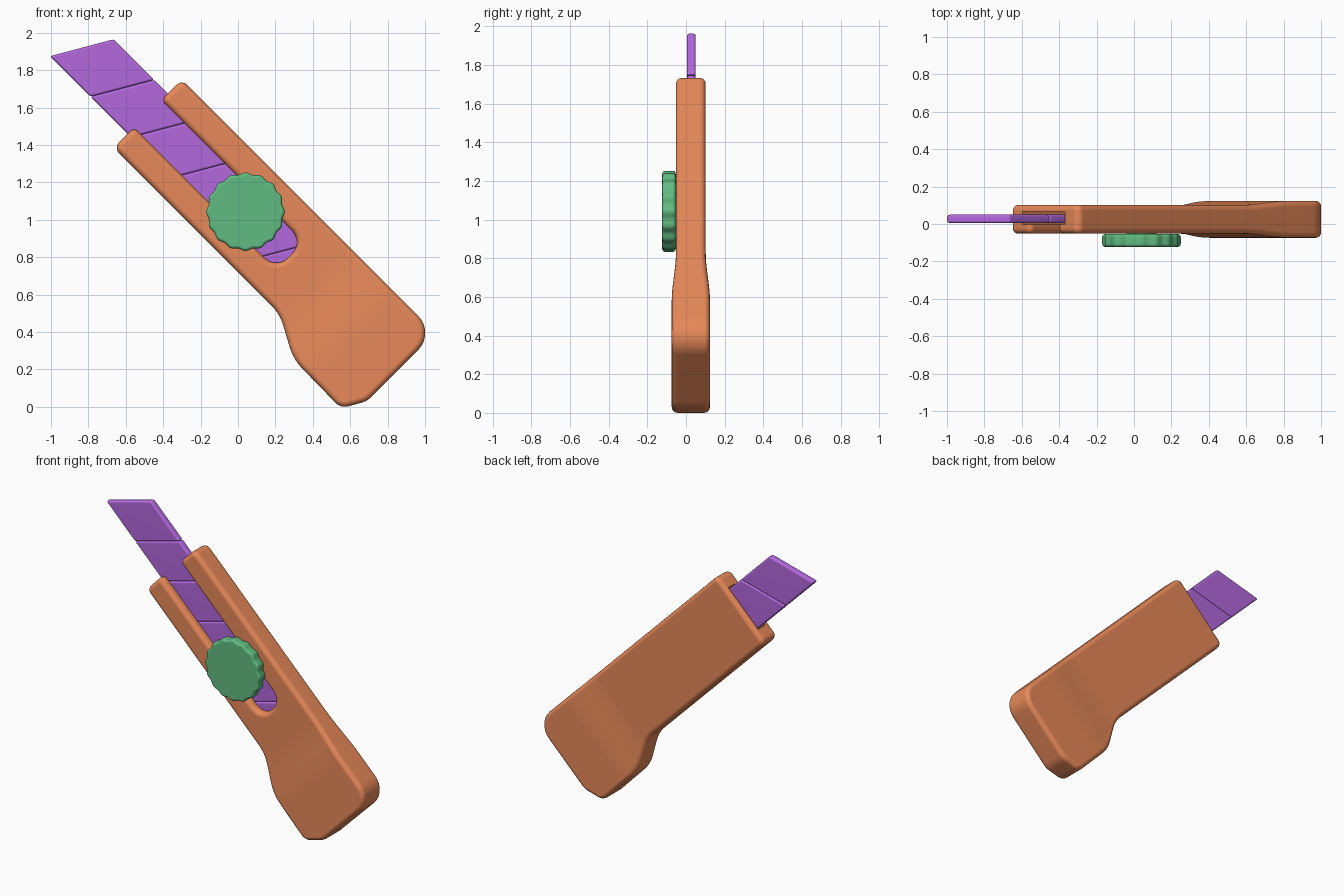
import bpy, bmesh, math
from mathutils import Vector

if "Cube" in bpy.data.objects:
    bpy.data.objects.remove(bpy.data.objects["Cube"])

CY = 0.025  # mid plane of the knife


def sd(s, d):
    """Point from across (x+z) and along (z-x) coordinates of the 45 degree knife."""
    return ((s - d) / 2, (s + d) / 2)


def rounded(corners, steps=7):
    """Polygon with filleted corners; corners are (x, z, radius)."""
    out = []
    n = len(corners)
    for i, (x, z, r) in enumerate(corners):
        p = Vector((x, z))
        a = (Vector(corners[i - 1][:2]) - p).normalized()
        b = (Vector(corners[(i + 1) % n][:2]) - p).normalized()
        if r == 0:
            out.append(p)
            continue
        half = a.angle(b) / 2
        c = p + (a + b).normalized() * r / math.sin(half)
        t = r / math.tan(half)
        va, vb = p + a * t - c, p + b * t - c
        for k in range(steps + 1):
            f = k / steps
            ang = va.angle(vb)
            v = (va * math.sin((1 - f) * ang) + vb * math.sin(f * ang)) / math.sin(ang)
            out.append(c + v)
    return out


def add_prism(bm, pts, y0, y1):
    lo = [bm.verts.new((p[0], y0, p[1])) for p in pts]
    hi = [bm.verts.new((p[0], y1, p[1])) for p in pts]
    bm.faces.new(lo)
    bm.faces.new(hi[::-1])
    for i in range(len(pts)):
        j = (i + 1) % len(pts)
        bm.faces.new((lo[i], hi[i], hi[j], lo[j]))


def make(name, bm, color=None):
    bmesh.ops.recalc_face_normals(bm, faces=bm.faces[:])
    me = bpy.data.meshes.new(name)
    bm.to_mesh(me)
    bm.free()
    ob = bpy.data.objects.new(name, me)
    bpy.context.collection.objects.link(ob)
    if color:
        mat = bpy.data.materials.new(name + "_color")
        mat.diffuse_color = (*color, 1)
        mat.use_nodes = True
        mat.node_tree.nodes["Principled BSDF"].inputs["Base Color"].default_value = mat.diffuse_color
        me.materials.append(mat)
    return ob


def activate(ob):
    bpy.ops.object.select_all(action='DESELECT')
    ob.select_set(True)
    bpy.context.view_layer.objects.active = ob


def cut(ob, cutter):
    activate(ob)
    m = ob.modifiers.new("cut", 'BOOLEAN')
    m.operation, m.solver, m.object = 'DIFFERENCE', 'EXACT', cutter
    bpy.ops.object.modifier_apply(modifier=m.name)
    bpy.data.objects.remove(cutter)


def round_edges(ob, width, segments=4, angle=35):
    activate(ob)
    m = ob.modifiers.new("round", 'BEVEL')
    m.width, m.segments, m.limit_method = width, segments, 'ANGLE'
    m.angle_limit = math.radians(angle)
    m.use_clamp_overlap = False
    bpy.ops.object.modifier_apply(modifier=m.name)


def smooth(ob):
    activate(ob)
    bpy.ops.object.shade_smooth_by_angle(angle=math.radians(35))
    m = ob.modifiers.new("normals", 'WEIGHTED_NORMAL')
    m.keep_sharp = True


# Handle: filleted outline, swelling in thickness towards the grip end
outline = rounded([
    (*sd(1.45, 2.05), 0.04), (1.055, 0.395, 0.13), (0.69, 0.03, 0.12),
    (0.55, -0.008, 0.07), (0.296, 0.254, 0.28), (0.223, 0.497, 0.25),
    (*sd(0.72, 2.05), 0.04)])
bm = bmesh.new()
add_prism(bm, outline, -1, 1)
for k in range(9):
    d = 0.25 - 0.5 * k / 8
    bmesh.ops.bisect_plane(bm, geom=bm.verts[:] + bm.edges[:] + bm.faces[:],
                           plane_co=(-d / 2, 0, d / 2), plane_no=(-1, 0, 1))
for v in bm.verts:
    t = min(1, max(0, (0.25 - (v.co.z - v.co.x)) / 0.5))
    half = 0.077 + 0.022 * t * t * (3 - 2 * t)
    v.co.y = CY + math.copysign(half, v.co.y)
handle = make("handle", bm, (0.80, 0.25, 0.10))

# Open slot in the front of the handle
bm = bmesh.new()
add_prism(bm, rounded([(*sd(0.94, 2.4), 0), (*sd(1.23, 2.4), 0),
                       (*sd(1.23, 0.53), 0.085), (*sd(0.94, 0.53), 0.085)]), -0.2, 0.03)
cut(handle, make("slot_cutter", bm))
round_edges(handle, 0.03)

# Wider channel that holds the blade
bm = bmesh.new()
add_prism(bm, [sd(0.86, 2.4), sd(1.31, 2.4), sd(1.31, 0.35), sd(0.86, 0.35)], -0.003, 0.068)
cut(handle, make("channel_cutter", bm))
smooth(handle)

# Blade: a row of slanted snap-off segments
bm = bmesh.new()
for i in range(6):
    top = 2.88 - 0.434 * i
    low = top - 0.434
    add_prism(bm, [sd(0.87, top), sd(1.30, top - 0.25), sd(1.30, low - 0.25), sd(0.87, low)],
              0.005, 0.05)
blade = make("blade", bm, (0.45, 0.14, 0.72))
round_edges(blade, 0.012, 3)
smooth(blade)

# Thumb wheel with scalloped rim
N = 128
bm = bmesh.new()
add_prism(bm, [(0.04 + (0.205 + 0.005 * math.cos(16 * a)) * math.cos(a),
                1.043 + (0.205 + 0.005 * math.cos(16 * a)) * math.sin(a))
               for a in (math.tau * k / N for k in range(N))], -0.123, -0.053)
wheel = make("thumb_wheel", bm, (0.12, 0.50, 0.22))
round_edges(wheel, 0.016, 3, 50)
smooth(wheel)

# Stem joining the wheel to the blade through the slot
bm = bmesh.new()
add_prism(bm, [(0.04 + 0.08 * math.cos(math.tau * k / 32), 1.043 + 0.08 * math.sin(math.tau * k / 32))
               for k in range(32)], -0.06, 0.02)
smooth(make("wheel_stem", bm, (0.12, 0.50, 0.22)))
